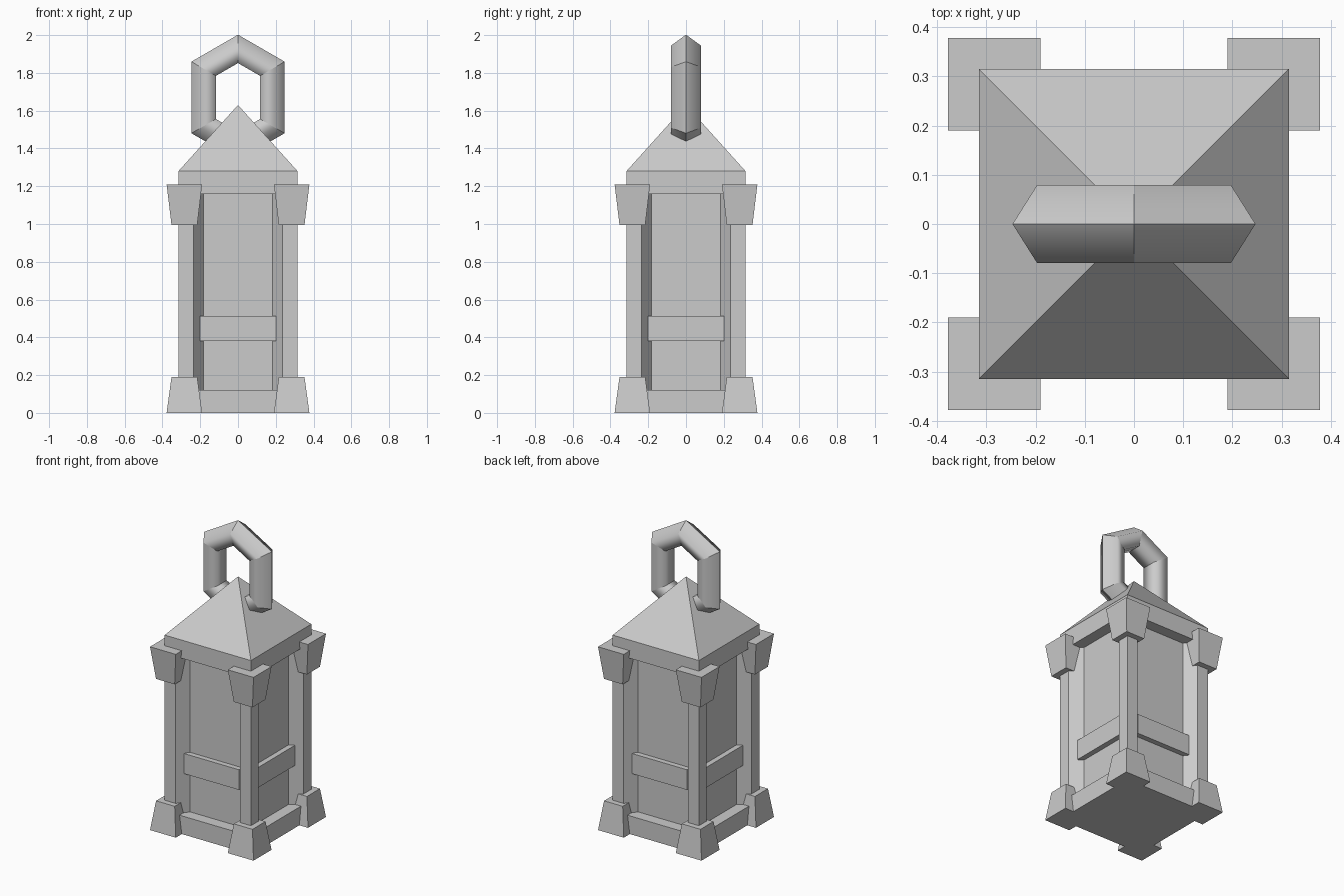
import bpy
import bmesh
from math import cos, sin, radians, copysign

cube = bpy.data.objects.get("Cube")
if cube:
    bpy.data.objects.remove(cube, do_unlink=True)

grey = bpy.data.materials.new("light_grey")
grey.use_nodes = True
colour = (0.6, 0.6, 0.6, 1)
grey.diffuse_color = colour
grey.node_tree.nodes["Principled BSDF"].inputs["Base Color"].default_value = colour


def finish(name, bm):
    """Turn a bmesh into a named grey object."""
    bmesh.ops.recalc_face_normals(bm, faces=bm.faces)
    mesh = bpy.data.meshes.new(name)
    bm.to_mesh(mesh)
    bm.free()
    mesh.materials.append(grey)
    obj = bpy.data.objects.new(name, mesh)
    bpy.context.collection.objects.link(obj)
    return obj


def loft(name, bottom, top, z0, z1):
    """Join two matching outlines into a closed solid."""
    bm = bmesh.new()
    low = [bm.verts.new((x, y, z0)) for x, y in bottom]
    high = [bm.verts.new((x, y, z1)) for x, y in top]
    n = len(low)
    for i in range(n):
        j = (i + 1) % n
        bm.faces.new((low[i], low[j], high[j], high[i]))
    bm.faces.new(low[::-1])
    bm.faces.new(high)
    return finish(name, bm)


def rect(cx, cy, hx, hy):
    return [(cx - hx, cy - hy), (cx + hx, cy - hy), (cx + hx, cy + hy), (cx - hx, cy + hy)]


HALF = 0.315          # half width of frame and roof
PANEL = 0.24          # distance of the recessed panels from the centre
BASE_TOP, EAVE_LOW, EAVE_TOP, APEX = 0.12, 1.16, 1.28, 1.63

# Lantern body: corner posts, slanted jambs and recessed panels in one outline
side = [(-0.235, -HALF), (-0.182, -PANEL), (0.182, -PANEL), (0.235, -HALF), (HALF, -HALF)]
outline = []
for _ in range(4):
    outline += side
    side = [(-y, x) for x, y in side]
loft("body", outline, outline, BASE_TOP, EAVE_LOW)

# Base and eave slabs
square = rect(0, 0, HALF, HALF)
loft("base_slab", square, square, 0, BASE_TOP)
loft("eave_slab", square, square, EAVE_LOW, EAVE_TOP)

# Pyramid roof
bm = bmesh.new()
corners = [bm.verts.new((x, y, EAVE_TOP)) for x, y in square]
tip = bm.verts.new((0, 0, APEX))
for i in range(4):
    bm.faces.new((corners[i], corners[(i + 1) % 4], tip))
bm.faces.new(corners[::-1])
finish("roof", bm)

# Tapered feet and corner caps
for sx, x_name in ((1, "left"), (-1, "right")):
    for sy, y_name in ((-1, "front"), (1, "back")):
        cx, cy = 0.284 * sx, 0.284 * sy
        wide, narrow = rect(cx, cy, 0.094, 0.094), rect(cx, cy, 0.068, 0.068)
        loft(f"{y_name}_{x_name}_foot", wide, narrow, 0, 0.19)
        loft(f"{y_name}_{x_name}_cap", narrow, wide, 0.995, 1.21)

# Cross bar on each panel
for name, dx, dy in (("front", 0, -1), ("back", 0, 1), ("left", 1, 0), ("right", -1, 0)):
    mid, depth, width = 0.2475, 0.0275, 0.2
    bar = rect(mid * dx, mid * dy, depth if dx else width, depth if dy else width)
    loft(f"{name}_bar", bar, bar, 0.38, 0.513)

# Hanging ring: six-sided link with a five-sided tube, stretched upwards
SEGMENTS, SIDES = 6, 5
RADIUS, TUBE, STRETCH, CENTRE = 0.202, 0.083, 0.047, 1.67
bm = bmesh.new()
rings = []
for i in range(SEGMENTS):
    a = radians(30 + 60 * i)
    ring = []
    for j in range(SIDES):
        b = radians(72 * j)
        r = RADIUS + TUBE * cos(b)
        z = CENTRE + r * sin(a) + copysign(STRETCH, sin(a))
        ring.append(bm.verts.new((r * cos(a), TUBE * sin(b), z)))
    rings.append(ring)
for i in range(SEGMENTS):
    p, q = rings[i], rings[(i + 1) % SEGMENTS]
    for j in range(SIDES):
        k = (j + 1) % SIDES
        bm.faces.new((p[j], q[j], q[k], p[k])).smooth = True
# Keep the joints and the outer ridge crisp
for i in range(SEGMENTS):
    p, q = rings[i], rings[(i + 1) % SEGMENTS]
    bm.edges.get((p[0], q[0])).smooth = False
    for j in range(SIDES):
        bm.edges.get((p[j], p[(j + 1) % SIDES])).smooth = False
finish("hanging_ring", bm)
